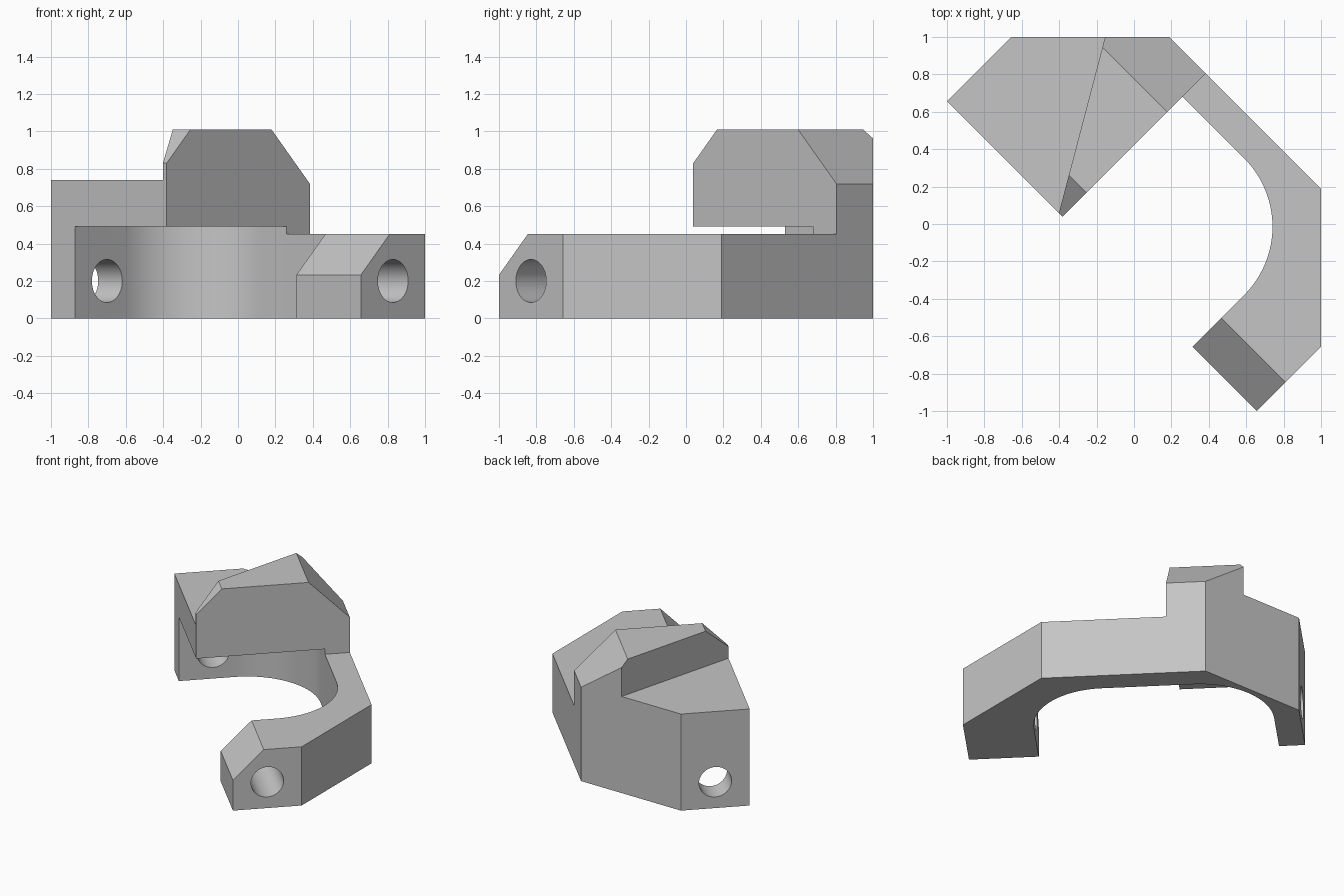
import bpy, bmesh
from math import pi, cos, sin
from mathutils import Matrix, Vector

cube = bpy.data.objects.get("Cube")
if cube:
    bpy.data.objects.remove(cube, do_unlink=True)

END = 0.2425      # half width of the leg ends
REACH = 1.1717    # distance from the middle to each leg end
BACK = 0.841      # outer back face
JAW = 0.297       # front face of the overhanging jaw
TURN = Matrix.Rotation(pi / 4, 4, 'Z')


def prism(name, outline, low, high, along='Z'):
    """Extrude an outline up (Z) or across the legs (Y), then turn it 45 degrees."""
    def place(p, t):
        return Vector((p[0], p[1], t)) if along == 'Z' else Vector((p[0], t, p[1]))
    bm = bmesh.new()
    a = [bm.verts.new(TURN @ place(p, low)) for p in outline]
    b = [bm.verts.new(TURN @ place(p, high)) for p in outline]
    bm.faces.new(a)
    bm.faces.new(b)
    for i in range(len(a)):
        j = (i + 1) % len(a)
        bm.faces.new((a[i], a[j], b[j], b[i]))
    bmesh.ops.recalc_face_normals(bm, faces=bm.faces)
    mesh = bpy.data.meshes.new(name)
    bm.to_mesh(mesh)
    bm.free()
    ob = bpy.data.objects.new(name, mesh)
    bpy.context.collection.objects.link(ob)
    return ob


def arc(cx, cy, r, start, end, steps):
    return [(cx + r * cos(start + (end - start) * i / steps),
             cy + r * sin(start + (end - start) * i / steps)) for i in range(steps + 1)]


# Solid clamp block
side = 0.573
body = prism("clamp_body", [(-END, REACH), (END, REACH), (BACK, side), (BACK, -side),
                            (END, -REACH), (-END, -REACH)], 0, 1.01)

# Rounded throat between the legs
R = 0.517
throat = [(-1, -0.685)] + arc(0.148, -0.168, R, -pi / 2, 0, 24)
throat += arc(0.148, 0.473, R, 0, pi / 2, 24) + [(-1, 0.99)]

cutters = [
    prism("throat_cutter", throat, -0.5, 0.49),
    # Low arm in front of the jaw
    prism("arm_cutter", [(-2, -2), (2, -2), (2, JAW), (-2, JAW)], 0.45, 2),
    # Lower shelf behind the skewed wall
    prism("shelf_cutter", [(-1, -0.117), (1, 1.051), (1, 2), (-1, 2)], 0.74, 2),
    # Bevels on the jaw and the free leg
    prism("jaw_front_bevel", [(-0.462, 0.61), (0.138, 1.21), (-0.462, 1.21)], -0.2, 2, 'Y'),
    prism("jaw_back_bevel", [(0.35, 1.21), (1.05, 0.51), (1.05, 1.21)], -0.2, 2, 'Y'),
    prism("leg_bevel", [(-0.42, 0.055), (0.18, 0.655), (-0.42, 0.655)], -2, -0.4, 'Y'),
    # Bolt hole through both legs
    prism("bolt_hole_cutter", arc(0, 0.2, 0.115, 0, 2 * pi, 40)[:-1], -2, 2, 'Y'),
]

for c in cutters:
    c.hide_render = True
    mod = body.modifiers.new(c.name, 'BOOLEAN')
    mod.operation = 'DIFFERENCE'
    mod.solver = 'EXACT'
    mod.object = c

# Bake the cuts and drop the cutters
bpy.context.view_layer.update()
graph = bpy.context.evaluated_depsgraph_get()
result = bpy.data.meshes.new_from_object(body.evaluated_get(graph))
body.modifiers.clear()
body.data = result
for c in cutters:
    bpy.data.objects.remove(c, do_unlink=True)

# Plain grey finish
grey = bpy.data.materials.new("plain_grey")
grey.use_nodes = True
colour = (0.56, 0.56, 0.56, 1)
grey.diffuse_color = colour
grey.node_tree.nodes["Principled BSDF"].inputs["Base Color"].default_value = colour
body.data.materials.clear()
body.data.materials.append(grey)

bpy.ops.object.select_all(action='DESELECT')
body.select_set(True)
bpy.context.view_layer.objects.active = body
bpy.ops.object.shade_smooth_by_angle(angle=pi / 6)
